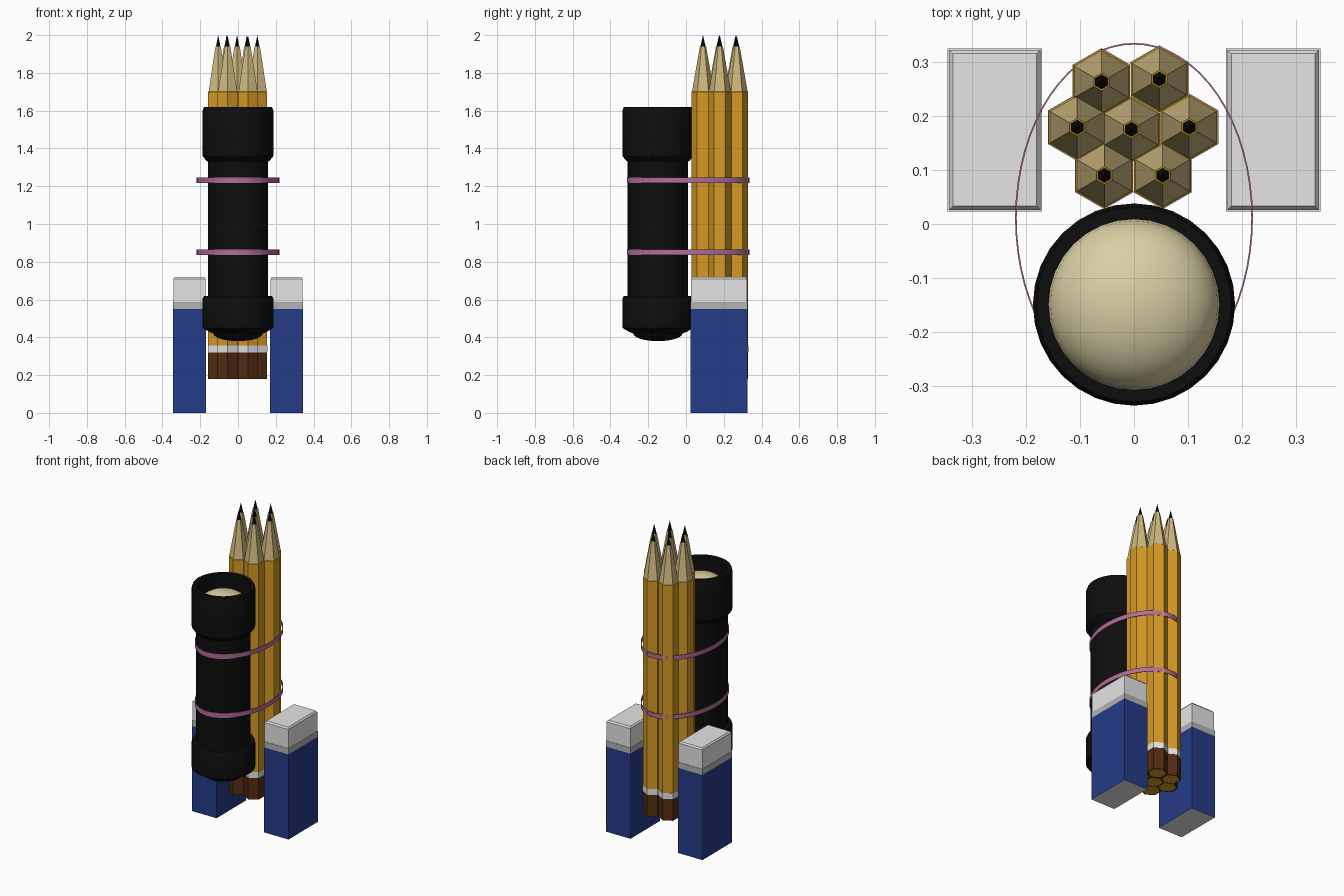
import bpy, bmesh, math

if "Cube" in bpy.data.objects:
    bpy.data.objects.remove(bpy.data.objects["Cube"])

COLOURS = {
    "gold_paint": (0.66, 0.32, 0.018), "bare_wood": (0.62, 0.48, 0.21),
    "brown_dip": (0.085, 0.025, 0.006), "blue_sleeve": (0.019, 0.043, 0.25),
    "black": (0.004, 0.004, 0.004), "white_rubber": (0.78, 0.78, 0.78),
    "grey_stripe": (0.45, 0.45, 0.45), "cream_lens": (0.70, 0.62, 0.37),
    "pink_rubber": (0.45, 0.15, 0.32),
}
MATS = {}
for n, c in COLOURS.items():
    MATS[n] = bpy.data.materials.new(n)
    MATS[n].diffuse_color = (*c, 1)


def stack(name, sections, sides, centre, turn=0.0, smooth=False):
    """Loft rings (rx, ry, z, colour of the wall above) into one solid."""
    bm = bmesh.new()
    names, rings = [], []
    for rx, ry, z, mat in sections:
        if mat not in names:
            names.append(mat)
        ring = []
        for i in range(sides):
            a = turn + math.tau * i / sides
            ring.append(bm.verts.new((centre[0] + rx * math.cos(a),
                                      centre[1] + ry * math.sin(a), z)))
        rings.append(ring)
    for k in range(len(rings) - 1):
        for i in range(sides):
            j = (i + 1) % sides
            f = bm.faces.new((rings[k][i], rings[k][j], rings[k + 1][j], rings[k + 1][i]))
            f.material_index = names.index(sections[k][3])
    # rings of zero radius collapse to a point, closing the ends
    bmesh.ops.remove_doubles(bm, verts=bm.verts, dist=1e-5)
    bmesh.ops.recalc_face_normals(bm, faces=bm.faces)
    me = bpy.data.meshes.new(name)
    bm.to_mesh(me)
    bm.free()
    for n in names:
        me.materials.append(MATS[n])
    ob = bpy.data.objects.new(name, me)
    bpy.context.collection.objects.link(ob)
    if smooth:
        bpy.ops.object.select_all(action='DESELECT')
        ob.select_set(True)
        bpy.context.view_layer.objects.active = ob
        bpy.ops.object.shade_smooth_by_angle(angle=math.radians(30))
    return ob


def lathe(name, profile, sides, centre, turn=0.0, smooth=False):
    return stack(name, [(r, r, z, m) for r, z, m in profile], sides, centre, turn, smooth)


# Seven hexagonal pencils
G, W, B, K = "gold_paint", "bare_wood", "brown_dip", "black"
pencil = [(0, 0.18, G), (0.052, 0.18, B), (0.061, 0.18, B), (0.061, 0.32, "white_rubber"),
          (0.0625, 0.32, "white_rubber"), (0.0625, 0.358, "white_rubber"),
          (0.061, 0.358, G), (0.061, 1.70, G), (0.058, 1.702, W),
          (0.0165, 1.94, G), (0.0135, 1.94, K), (0, 2.0, K)]
spots = [(-0.060, 0.263), (0.047, 0.268), (-0.105, 0.179), (-0.005, 0.175),
         (0.102, 0.179), (-0.055, 0.090), (0.053, 0.090)]
for i, c in enumerate(spots):
    lathe(f"pencil_{i + 1}", pencil, 6, c, math.pi / 2)

# Black tube with two wide collars, domed bottom and a sunken lens on top
tube = [(0.13 * math.sin(a), 0.42 - 0.04 * math.cos(a), K)
        for a in (math.pi / 2 * k / 6 for k in range(7))]
tube += [(0.155, 0.43, K), (0.187, 0.45, K), (0.187, 0.605, K), (0.180, 0.62, K),
         (0.160, 0.62, K), (0.160, 1.33, K), (0.168, 1.335, K), (0.187, 1.36, K),
         (0.187, 1.60, K), (0.180, 1.62, K), (0.158, 1.62, K)]
tube += [(0.158 * math.cos(a), 1.47 + 0.11 * math.sin(a), "cream_lens")
         for a in (math.pi / 2 * k / 8 for k in range(9))]
lathe("black_tube", tube, 32, (0, -0.149), 0, True)

# Two elastic bands around tube and pencils
P = "pink_rubber"
for name, z in (("upper_band", 1.232), ("lower_band", 0.85)):
    stack(name, [(0.220, 0.324, z - 0.015, P), (0.220, 0.324, z + 0.015, P),
                 (0.217, 0.321, z + 0.015, P), (0.217, 0.321, z - 0.015, P),
                 (0.220, 0.324, z - 0.015, P)], 64, (0, 0.011), 0, True)

# Two upright erasers in blue sleeves, one on each side
R2 = math.sqrt(2)
hx, hy, b = 0.0875 * R2, 0.151 * R2, 0.010 * R2
E, S, T = "white_rubber", "blue_sleeve", "grey_stripe"
for name, sx in (("left_eraser", -1), ("right_eraser", 1)):
    stack(name, [(0, 0, 0, E), (hx, hy, 0, S), (hx, hy, 0.55, T), (hx, hy, 0.587, E),
                 (hx - 0.004, hy - 0.004, 0.587, E), (hx - 0.004, hy - 0.004, 0.71, E),
                 (hx - b, hy - b, 0.72, E), (0, 0, 0.72, E)],
          4, (sx * 0.2575, 0.174), math.pi / 4)

for m in bpy.data.materials:
    if m.users and not m.is_grease_pencil:
        m.use_nodes = True
        m.node_tree.nodes["Principled BSDF"].inputs["Base Color"].default_value = m.diffuse_color
